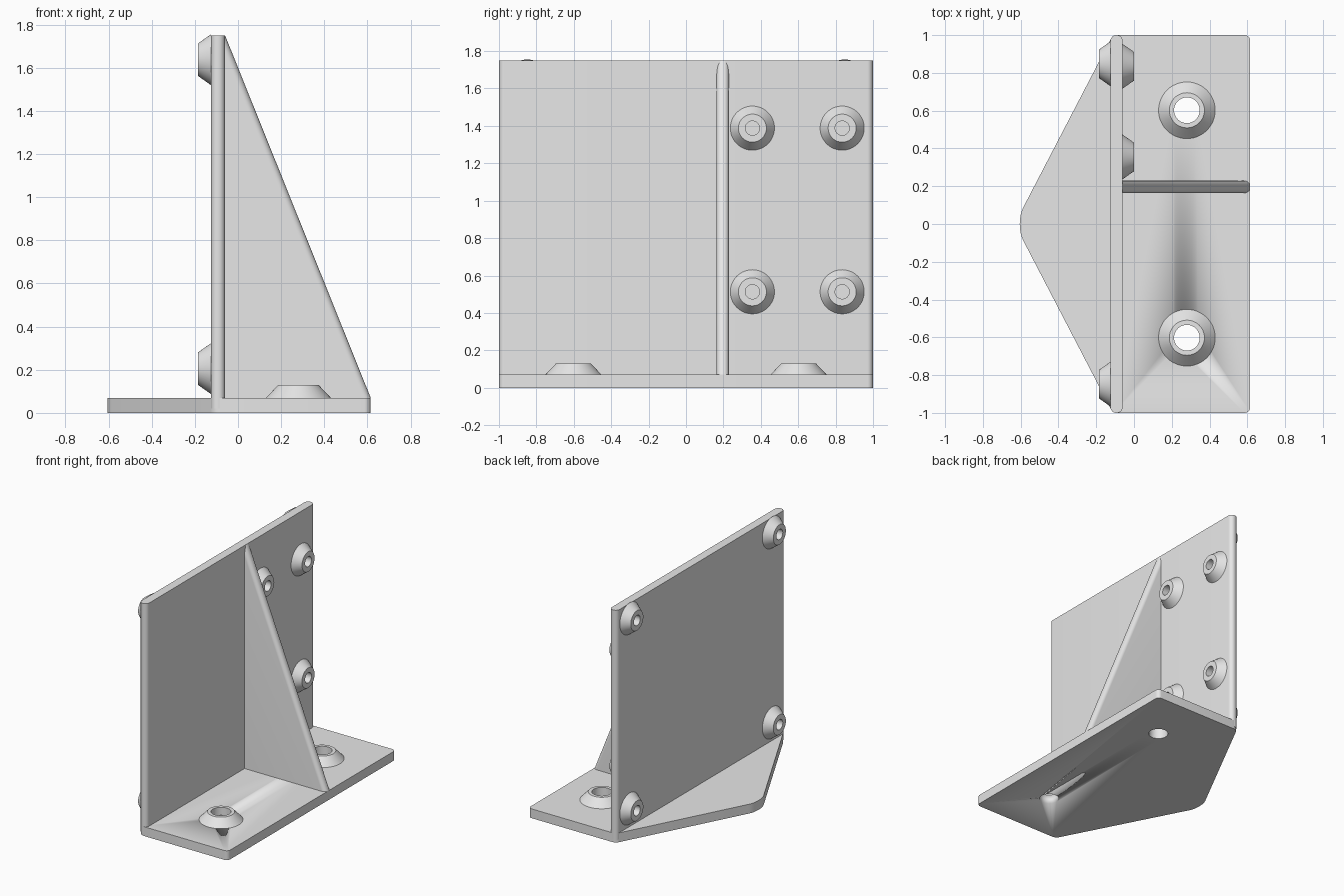
import bpy, bmesh
from math import radians, pi
from mathutils import Matrix, Vector

cube = bpy.data.objects.get("Cube")
if cube:
    bpy.data.objects.remove(cube, do_unlink=True)

GREY = (0.8, 0.8, 0.8, 1)
steel = bpy.data.materials.new("plain grey")
steel.use_nodes = True
steel.diffuse_color = GREY
steel.node_tree.nodes["Principled BSDF"].inputs["Base Color"].default_value = GREY


def finish(name, bm, matrix=Matrix()):
    """Turn a bmesh into a smooth-by-angle object."""
    bmesh.ops.recalc_face_normals(bm, faces=bm.faces)
    mesh = bpy.data.meshes.new(name)
    bm.to_mesh(mesh)
    bm.free()
    mesh.materials.append(steel)
    ob = bpy.data.objects.new(name, mesh)
    bpy.context.collection.objects.link(ob)
    ob.matrix_world = matrix
    bpy.ops.object.select_all(action='DESELECT')
    ob.select_set(True)
    bpy.context.view_layer.objects.active = ob
    bpy.ops.object.shade_smooth_by_angle(angle=radians(25))
    return ob


def prism(points, direction):
    """Extrude a flat outline along a direction."""
    bm = bmesh.new()
    face = bm.faces.new([bm.verts.new(p) for p in points])
    out = bmesh.ops.extrude_face_region(bm, geom=[face], use_keep_orig=True)
    verts = [v for v in out["geom"] if isinstance(v, bmesh.types.BMVert)]
    bmesh.ops.translate(bm, verts=verts, vec=direction)
    return bm


def round_edges(bm, rule, radius, segments=8):
    """Round the edges whose midpoint and direction satisfy the rule."""
    edges = [e for e in bm.edges
             if rule((e.verts[0].co + e.verts[1].co) / 2,
                     (e.verts[1].co - e.verts[0].co).normalized())]
    bmesh.ops.bevel(bm, geom=edges, offset=radius, offset_type='OFFSET',
                    segments=segments, profile=0.5, affect='EDGES')


def lathe(name, profile, matrix, steps=48):
    """Spin a (radius, height) profile about its z axis."""
    bm = bmesh.new()
    verts = [bm.verts.new((r, 0, z)) for r, z in profile]
    edges = [bm.edges.new(pair) for pair in zip(verts, verts[1:])]
    bmesh.ops.spin(bm, geom=verts + edges, cent=(0, 0, 0), axis=(0, 0, 1),
                   angle=2 * pi, steps=steps, use_merge=True)
    bmesh.ops.remove_doubles(bm, verts=bm.verts, dist=1e-5)
    return finish(name, bm, matrix)


BASE_TOP, TOP = 0.07, 1.75
WALL_BACK, WALL_FRONT, EDGE = -0.125, -0.06, 0.615
MOUNT_X, MOUNT_Y, HOLE = 0.28, 0.602, 0.068

# Pointed base plate
outline = [(EDGE, -1, 0), (EDGE, 1, 0), (-0.112, 1, 0), (-0.632, 0, 0), (-0.112, -1, 0)]
bm = prism(outline, Vector((0, 0, BASE_TOP)))
round_edges(bm, lambda m, d: abs(d.z) > 0.9 and m.x < -0.5, 0.1)
round_edges(bm, lambda m, d: abs(d.z) > 0.9 and abs(m.y) > 0.9, 0.03)
base = finish("base_plate", bm)

# Upright wall with rounded ends
wall = [(WALL_BACK, -1, 0.02), (WALL_FRONT, -1, 0.02), (WALL_FRONT, 1, 0.02), (WALL_BACK, 1, 0.02)]
bm = prism(wall, Vector((0, 0, TOP - 0.02)))
round_edges(bm, lambda m, d: abs(d.z) > 0.9, 0.031)
finish("upright_wall", bm)

# Triangular rib with a rounded sloping edge
rib = [(WALL_FRONT, 0.164, BASE_TOP), (EDGE, 0.164, BASE_TOP), (WALL_FRONT, 0.164, TOP)]
bm = prism(rib, Vector((0, 0.065, 0)))
round_edges(bm, lambda m, d: abs(d.x) > 0.1 and abs(d.z) > 0.1, 0.03)
finish("support_rib", bm)

# Mounting bosses and their through holes
for side, y in (("left", MOUNT_Y), ("right", -MOUNT_Y)):
    lathe("mounting_boss_" + side,
          [(0.15, BASE_TOP), (0.093, 0.13), (HOLE, 0.13), (HOLE, BASE_TOP)],
          Matrix.Translation((MOUNT_X, y, 0)))
    cutter = lathe("hole_cutter_" + side, [(0, -0.1), (HOLE, -0.1), (HOLE, 0.2), (0, 0.2)],
                   Matrix.Translation((MOUNT_X, y, 0)))
    cutter.hide_render = True
    cutter.hide_set(True)
    cut = base.modifiers.new("hole_" + side, 'BOOLEAN')
    cut.operation = 'DIFFERENCE'
    cut.solver = 'EXACT'
    cut.object = cutter

# Tapered standoffs with blind sockets on both wall faces
STANDOFF = [(0.118, 0), (0.075, 0.061), (0.038, 0.061), (0.038, 0.004), (0, 0.004)]


def standoffs(name, x, turn, ys, zs):
    for y in ys:
        for z in zs:
            place = Matrix.Translation((x, y, z)) @ Matrix.Rotation(radians(turn), 4, 'Y')
            lathe(name, STANDOFF, place)


standoffs("front_standoff", WALL_FRONT, 90, (0.355, 0.835), (0.513, 1.388))
standoffs("back_standoff", WALL_BACK, -90, (-0.848, 0.848), (0.205, 1.637))
